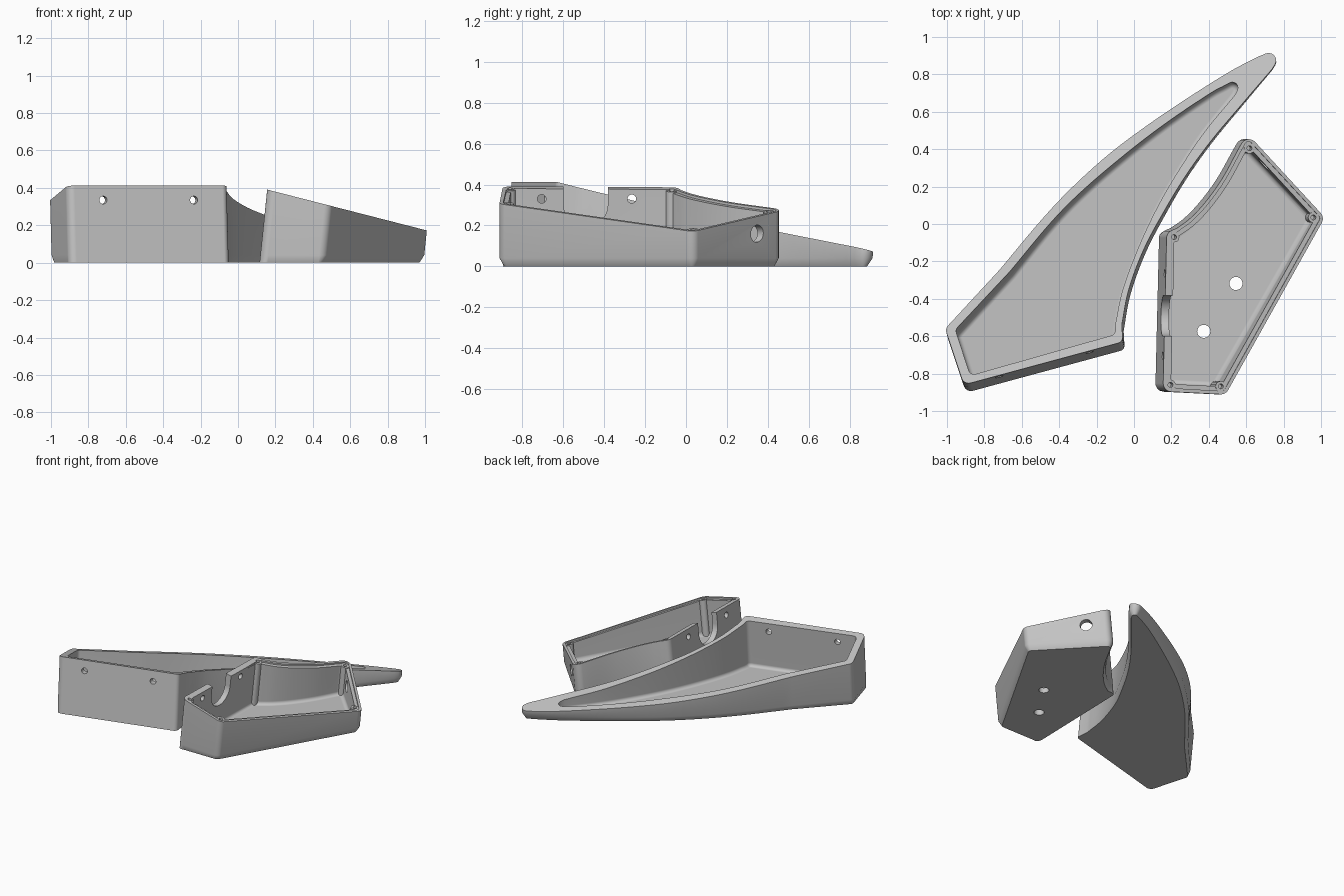
import bpy, bmesh, math
from mathutils import Vector

old = bpy.data.objects.get("Cube")
if old:
    bpy.data.objects.remove(old, do_unlink=True)

grey = bpy.data.materials.new("plain grey")
grey.use_nodes = True
colour = (0.55, 0.55, 0.55, 1)
grey.diffuse_color = colour
grey.node_tree.nodes["Principled BSDF"].inputs["Base Color"].default_value = colour


def curve(pts, n=5):
    """Smooth path through the points."""
    p = [Vector(q) for q in pts]
    p = [2 * p[0] - p[1]] + p + [2 * p[-1] - p[-2]]
    out = []
    for a, b, c, d in zip(p, p[1:], p[2:], p[3:]):
        for i in range(n):
            t = i / n
            out.append(0.5 * (2 * b + (c - a) * t + (2 * a - 5 * b + 4 * c - d) * t**2
                              + (3 * b - a - 3 * c + d) * t**3))
    return out + [p[-2]]


def corner(a, b, c, r, n=6):
    """Rounded corner at b between neighbours a and c."""
    a, b, c = Vector(a), Vector(b), Vector(c)
    u, v = (a - b).normalized(), (c - b).normalized()
    half = u.angle(v) / 2
    centre = b + (u + v).normalized() * r / math.sin(half)
    s, e = b + u * r / math.tan(half) - centre, b + v * r / math.tan(half) - centre
    sweep = s.angle(e)
    return [centre + (s * math.sin((1 - i / n) * sweep) + e * math.sin(i / n * sweep))
            / math.sin(sweep) for i in range(n + 1)]


def outline(parts):
    """Parts are smooth paths (lists) or rounded corners (x, y, radius)."""
    paths = [curve(p) if isinstance(p, list) else p for p in parts]
    out = []
    for i, p in enumerate(paths):
        if isinstance(p, list):
            out += p
            continue
        prev, nxt = paths[i - 1], paths[(i + 1) % len(paths)]
        a = prev[-1] if isinstance(prev, list) else prev[:2]
        c = nxt[0] if isinstance(nxt, list) else nxt[:2]
        out += corner(a, p[:2], c, p[2])
    return out[::-1]


def offset(pts, amount):
    """Move a counter-clockwise outline inwards by amount(point)."""
    out = []
    for i, p in enumerate(pts):
        u = (p - pts[i - 1]).normalized()
        v = (pts[(i + 1) % len(pts)] - p).normalized()
        m = Vector((-u.y - v.y, u.x + v.x)).normalized()
        out.append(p + m * amount(p) / max(0.4, m.dot(Vector((-u.y, u.x)))))
    return out


def prism(name, pts, top, lean, levels):
    """Leaning solid; each level is (height rule, inset rule), from low to high."""
    bm = bmesh.new()
    rings = []
    for height, inset in levels:
        ring = []
        for p, q in zip(pts, offset(pts, inset)):
            z = height(p)
            q = q + lean * (z - top(p))
            ring.append(bm.verts.new((q.x, q.y, z)))
        rings.append(ring)
    for lo, hi in zip(rings, rings[1:]):
        for i in range(len(lo)):
            bm.faces.new((lo[i - 1], lo[i], hi[i], hi[i - 1]))
    bm.faces.new(rings[0][::-1])
    bm.faces.new(rings[-1])
    mesh = bpy.data.meshes.new(name)
    bm.to_mesh(mesh)
    bm.free()
    ob = bpy.data.objects.new(name, mesh)
    bpy.context.collection.objects.link(ob)
    mesh.materials.append(grey)
    return ob


def rod(loc, axis, r, length):
    bpy.ops.mesh.primitive_cylinder_add(vertices=32, radius=r, depth=length, location=loc)
    ob = bpy.context.object
    ob.rotation_euler = Vector(axis).to_track_quat("Z", "Y").to_euler()
    return ob


def combine(ob, tool, operation="DIFFERENCE"):
    tool.hide_render = True
    bpy.context.view_layer.objects.active = ob
    mod = ob.modifiers.new("cut", "BOOLEAN")
    mod.operation, mod.object, mod.solver = operation, tool, "EXACT"
    bpy.ops.object.modifier_apply(modifier=mod.name)
    bpy.data.objects.remove(tool, do_unlink=True)


def flat(z):
    return lambda p: z


none = flat(0)


def tray(name, outer, inner, top, lean, chamfer):
    """Hollow tray with a chamfered base and a filleted floor."""
    body = prism(name, outer, top, lean, [(flat(0), chamfer), (flat(0.04), none), (top, none)])
    fillet = [(flat(0.04 + 0.026 * (1 - math.cos(a))), flat(0.026 * (1 - math.sin(a))))
              for a in (math.pi / 2 * i / 4 for i in range(5))]
    combine(body, prism("hollow", inner, top, lean,
                        fillet + [(lambda p: top(p) + 0.05, none)]))
    return body


# Horn-shaped tray
back = Vector((-0.26, 0.966))
front_corner = Vector((-0.905, -0.855))


def horn_top(p):
    return 0.412 - 0.265 * (p - front_corner).dot(back)


def horn_chamfer(p):
    return 0.022 * min(1, max(0, (p - front_corner).dot(back) / 0.5))


horn_outer = outline([
    (-1.01, -0.56, 0.04),
    [(-0.717, -0.243), (-0.503, 0.013), (-0.332, 0.195), (-0.13, 0.377),
     (0.084, 0.537), (0.298, 0.681), (0.512, 0.815), (0.66, 0.893)],
    (0.82, 0.96, 0.04),
    [(0.738, 0.828), (0.58, 0.644), (0.416, 0.45), (0.28, 0.264), (0.16, 0.067),
     (0.052, -0.136), (-0.028, -0.35), (-0.065, -0.537)],
    (-0.06, -0.63, 0.03), (-0.91, -0.86, 0.04)])
horn_inner = outline([
    (-0.955, -0.565, 0.03),
    [(-0.66, -0.25), (-0.44, 0.013), (-0.263, 0.19), (-0.022, 0.393),
     (0.19, 0.553), (0.405, 0.697), (0.48, 0.738)],
    (0.595, 0.8, 0.03),
    [(0.54, 0.69), (0.378, 0.494), (0.255, 0.312), (0.138, 0.115),
     (0.03, -0.11), (-0.06, -0.35), (-0.1, -0.537)],
    (-0.1, -0.59, 0.03), (-0.875, -0.81, 0.03)])
horn = tray("horn_tray", horn_outer, horn_inner, horn_top, back * 0.105, horn_chamfer)
for x, y in ((-0.725, -0.8), (-0.24, -0.67)):
    combine(horn, rod((x, y, 0.335), (-back.x, -back.y, 0), 0.021, 0.2))

# Five-sided box
box_lean = Vector((0.105, 0))


def box_top(p):
    return 0.39 - 0.256 * (p.x - 0.16)


def box_chamfer(p):
    return 0.022 * min(1, max(0, (p.x - 0.18) / 0.05))


def box_outline(inset, radius, min_x=0):
    """Box outline moved inwards, with its corners rounded afterwards."""
    corners = [(0.175, -0.045), (0.605, 0.485), (1.02, 0.035), (0.49, -0.912), (0.155, -0.895)]
    sweep = [(0.23, -0.022), (0.3, 0.03), (0.38, 0.115), (0.47, 0.24), (0.555, 0.395)]
    path = [Vector(p) for p in corners[:1] + sweep + corners[1:]]
    path = [(max(p.x, min_x), p.y) for p in offset(path, flat(-inset))]
    return outline([(*path[0], radius), path[1:6]] + [(*p, radius) for p in path[6:]])


box = tray("box_tray", box_outline(0, 0.045), box_outline(0.042, 0.03),
           box_top, box_lean, box_chamfer)

# Stepped lip for the lid
combine(box, prism("lip", box_outline(0.018, 0.02, 0.213), box_top, box_lean, [
    (lambda p: box_top(p) - 0.012, none), (lambda p: box_top(p) + 0.05, none)]))


def disc(x, y, r, n=20):
    return [Vector((x + r * math.cos(2 * math.pi * i / n), y + r * math.sin(2 * math.pi * i / n)))
            for i in range(n)]


# Corner screw posts
for x, y in ((0.215, -0.07), (0.618, 0.405), (0.96, 0.035), (0.465, -0.868), (0.195, -0.86)):
    combine(box, prism("post", disc(x, y, 0.028), box_top, box_lean, [
        (flat(0.03), none), (lambda p: box_top(p) - 0.006, none)]), "UNION")
    combine(box, prism("screw_hole", disc(x, y, 0.013), box_top, box_lean, [
        (lambda p: box_top(p) - 0.1, none), (lambda p: box_top(p) + 0.05, none)]))

# Round-bottomed notch in the tall wall
combine(box, rod((0.16, -0.49, 0.3), (1, 0, 0), 0.108, 0.2))
bpy.ops.mesh.primitive_cube_add(size=1, location=(0.16, -0.49, 0.4))
slot = bpy.context.object
slot.scale = (0.2, 0.216, 0.2)
combine(box, slot)

# Wall holes and floor holes
for y in (-0.705, -0.265):
    combine(box, rod((0.16, y, 0.33), (1, 0, 0), 0.021, 0.2))
combine(box, rod((0.71, 0.335, 0.16), (0.73, 0.68, 0), 0.042, 0.16))
for x, y in ((0.545, -0.318), (0.373, -0.574)):
    combine(box, rod((x, y, 0), (0, 0, 1), 0.035, 0.2))

for ob in (horn, box):
    bpy.ops.object.select_all(action="DESELECT")
    ob.select_set(True)
    bpy.context.view_layer.objects.active = ob
    bpy.ops.object.shade_smooth_by_angle(angle=math.radians(30))
    ob.modifiers.new("even_shading", "WEIGHTED_NORMAL").keep_sharp = True
